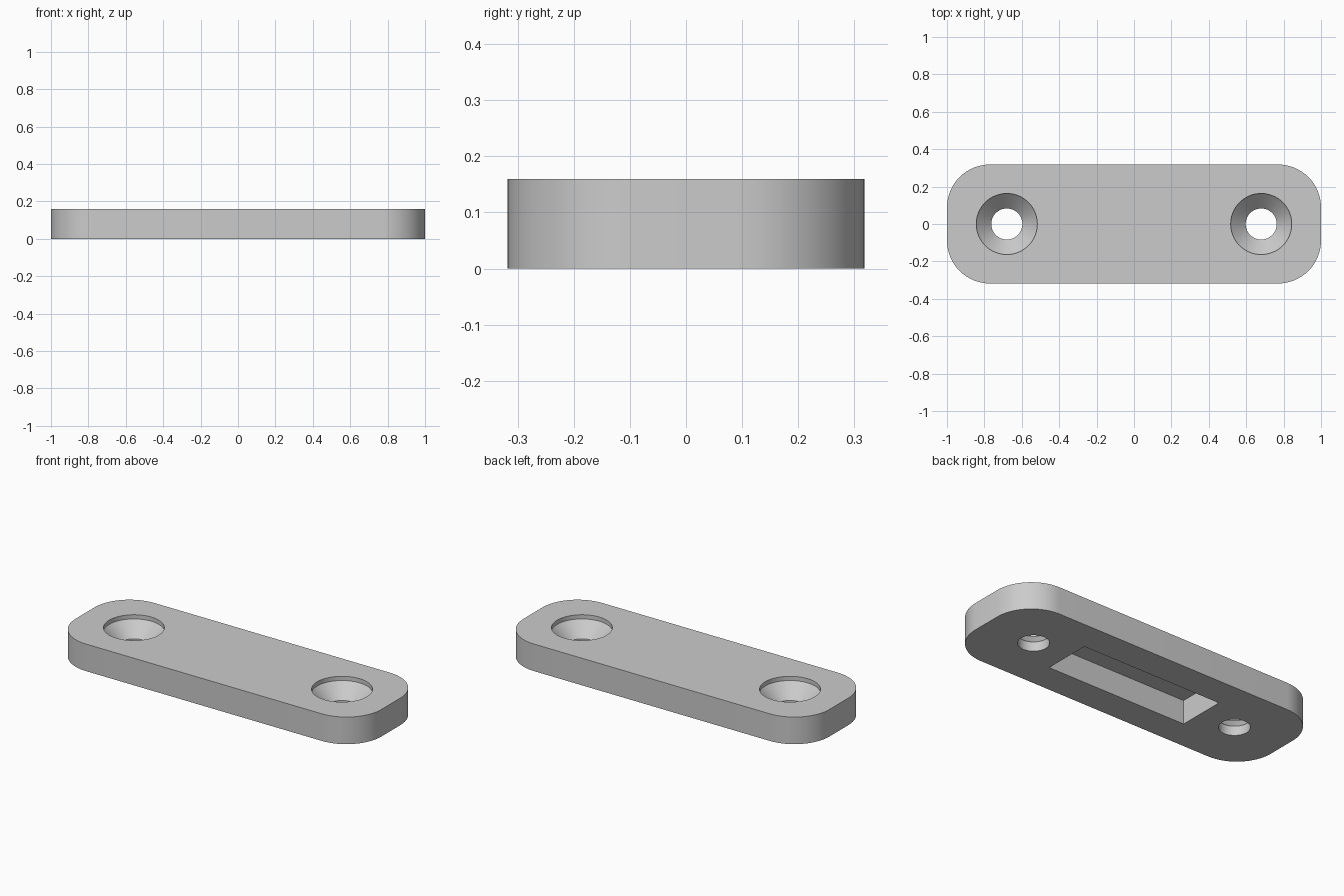
import bpy
import bmesh
from math import cos, sin, tau, pi

if "Cube" in bpy.data.objects:
    bpy.data.objects.remove(bpy.data.objects["Cube"], do_unlink=True)

LENGTH, WIDTH, HEIGHT, CORNER = 2.0, 0.636, 0.16, 0.23
HOLE_X = 0.68
SLOT = (0.91, 0.284, 0.14)

grey = bpy.data.materials.new("plain grey")
grey.use_nodes = True
colour = (0.6, 0.6, 0.6, 1)
grey.diffuse_color = colour
grey.node_tree.nodes["Principled BSDF"].inputs["Base Color"].default_value = colour


def stacked(name, rings):
    """Solid skinned through a stack of matching rings, capped at both ends."""
    bm = bmesh.new()
    loops = [[bm.verts.new(p) for p in ring] for ring in rings]
    n = len(loops[0])
    for low, high in zip(loops, loops[1:]):
        for i in range(n):
            j = (i + 1) % n
            bm.faces.new((low[i], low[j], high[j], high[i]))
    bm.faces.new(loops[0][::-1])
    bm.faces.new(loops[-1])
    bmesh.ops.recalc_face_normals(bm, faces=bm.faces)
    mesh = bpy.data.meshes.new(name)
    bm.to_mesh(mesh)
    bm.free()
    mesh.materials.append(grey)
    obj = bpy.data.objects.new(name, mesh)
    bpy.context.collection.objects.link(obj)
    return obj


def rounded_outline(z, steps=16):
    points = []
    corners = [(1, 1), (-1, 1), (-1, -1), (1, -1)]
    for k, (sx, sy) in enumerate(corners):
        for i in range(steps + 1):
            a = (k + i / steps) * pi / 2
            points.append((sx * (LENGTH / 2 - CORNER) + CORNER * cos(a),
                           sy * (WIDTH / 2 - CORNER) + CORNER * sin(a), z))
    return points


def circle(x, radius, z, sides=64):
    return [(x + radius * cos(tau * i / sides), radius * sin(tau * i / sides), z)
            for i in range(sides)]


def rectangle(z):
    w, d = SLOT[0] / 2, SLOT[1] / 2
    return [(w, d, z), (-w, d, z), (-w, -d, z), (w, -d, z)]


# Rounded plate
plate = stacked("mounting_plate", [rounded_outline(0), rounded_outline(HEIGHT)])

# Countersunk screw holes and the pocket underneath
hole_profile = [(0.083, -0.1), (0.083, 0.055), (0.163, 0.135), (0.163, 0.3)]
cutters = [stacked("hole_cutter", [circle(x, r, z) for r, z in hole_profile])
           for x in (-HOLE_X, HOLE_X)]
cutters.append(stacked("pocket_cutter", [rectangle(-0.1), rectangle(SLOT[2])]))

bpy.ops.object.select_all(action="DESELECT")
plate.select_set(True)
bpy.context.view_layer.objects.active = plate
for cutter in cutters:
    cutter.hide_render = True
    cut = plate.modifiers.new("cut", "BOOLEAN")
    cut.operation = "DIFFERENCE"
    cut.solver = "EXACT"
    cut.object = cutter
    bpy.ops.object.modifier_apply(modifier=cut.name)
    bpy.data.objects.remove(cutter, do_unlink=True)

bpy.ops.object.shade_smooth_by_angle(angle=pi / 6)
